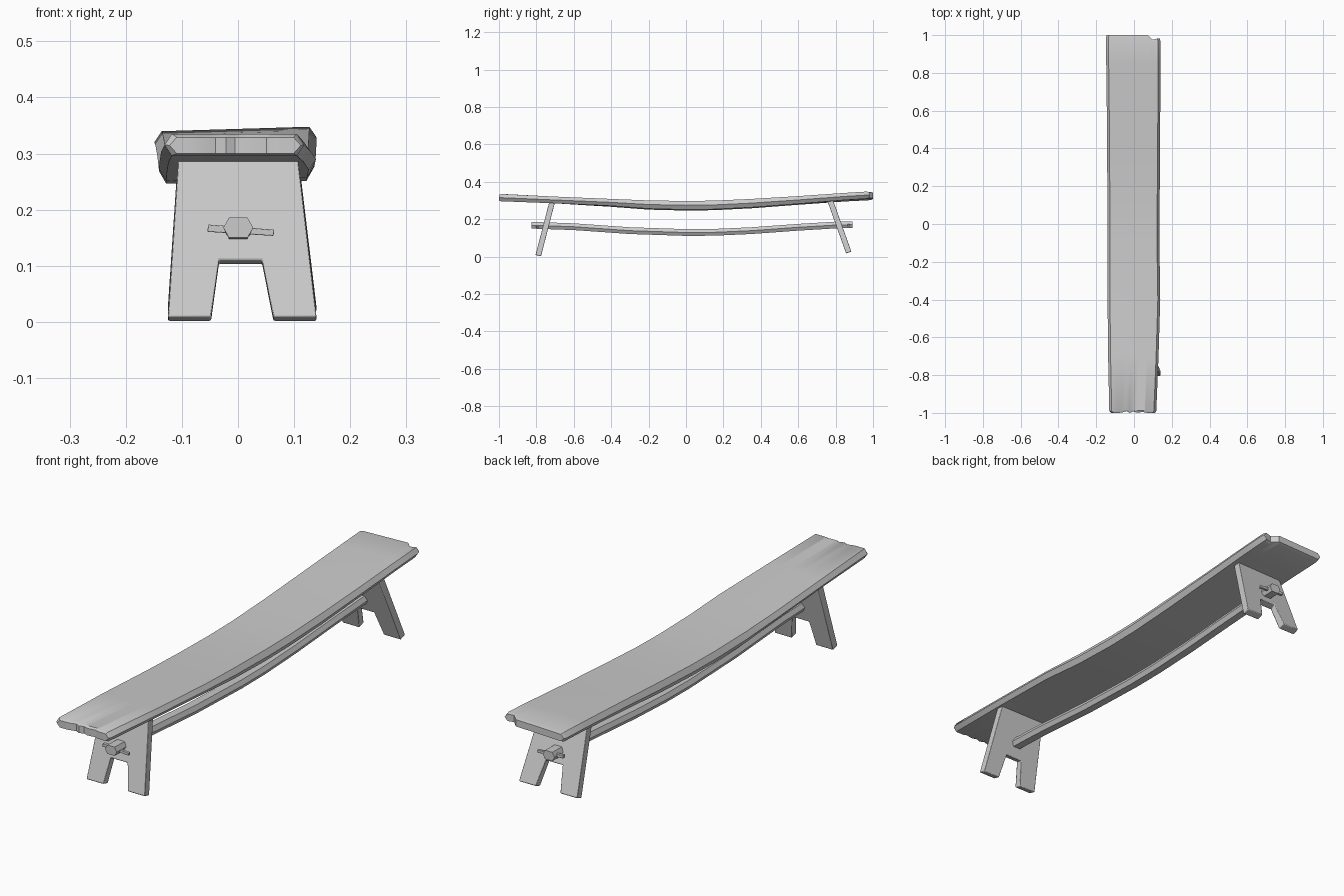
import bpy, math
from mathutils import Matrix

if "Cube" in bpy.data.objects:
    bpy.data.objects.remove(bpy.data.objects["Cube"])

wood = bpy.data.materials.new("grey wood")
wood.diffuse_color = (0.6, 0.6, 0.6, 1)
wood.use_nodes = True
wood.node_tree.nodes["Principled BSDF"].inputs["Base Color"].default_value = wood.diffuse_color


def make(name, verts, faces, bevel=0, matrix=None, angle=35):
    me = bpy.data.meshes.new(name)
    me.from_pydata(verts, [], faces)
    if matrix:
        me.transform(matrix)
    ob = bpy.data.objects.new(name, me)
    bpy.context.collection.objects.link(ob)
    me.materials.append(wood)
    if bevel:
        m = ob.modifiers.new("worn edges", 'BEVEL')
        m.width, m.segments, m.limit_method = bevel, 2, 'ANGLE'
    bpy.ops.object.select_all(action='DESELECT')
    bpy.context.view_layer.objects.active = ob
    ob.select_set(True)
    bpy.ops.object.mode_set(mode='EDIT')
    bpy.ops.mesh.select_all(action='SELECT')
    bpy.ops.mesh.normals_make_consistent(inside=False)
    bpy.ops.object.mode_set(mode='OBJECT')
    bpy.ops.object.shade_smooth_by_angle(angle=math.radians(angle))
    return ob


def loft(name, rings, half):
    """Join equal rings; half = points on the top row, bottom row mirrors it."""
    n, verts, faces = len(rings[0]), [p for r in rings for p in r], []
    for k in range(len(rings) - 1):
        for i in range(n):
            j = (i + 1) % n
            faces.append((k*n + i, k*n + j, (k+1)*n + j, (k+1)*n + i))
    for b in (0, (len(rings) - 1) * n):
        # end caps as strips between the top and bottom rows
        for i in range(half - 1):
            faces.append((b + i, b + i + 1, b + n - 3 - i, b + n - 2 - i))
        faces.append((b + half - 1, b + half, b + half + 1))
        faces.append((b + n - 2, b + n - 1, b))
    return make(name, verts, faces)


def ring(y, xl, xr, zt, zb, cut, us, warp=lambda x, y: y, tilt=0):
    """Plank section: top row, right edge point, bottom row, left edge point."""
    a, b, mid = xl + cut, xr - cut, (zt + zb) / 2
    xs = [a + (b - a) * u for u in us]
    pts = [(x, zt) for x in xs] + [(xr, mid)] + [(x, zb) for x in xs[::-1]] + [(xl, mid)]
    return [(x, warp(x, y), z + tilt * x) for x, z in pts]


def ragged(x, y):
    # broken corner at the back, slight raggedness at the front
    if y > 0.9:
        return y - (0.018 if x > 0.075 else 0) - (0.007 if 0.08 < x < 0.11 else 0)
    if y < -0.95:
        return y + (0.009 if abs(x) < 0.07 else 0) * (0.5 + 0.5 * math.cos(x * 150))
    return y


# seat: sagging plank (y, left, right, top, bottom, tilt)
us = (0, .1, .2, .33, .42, .5, .6, .77, .8, .9, 1)
stations = [
    (-1.0, -.122, .112, .329, .300, 0), (-.99, -.131, .118, .335, .296, 0),
    (-.7, -.137, .130, .321, .285, 0), (-.4, -.140, .139, .306, .269, .02),
    (-.2, -.141, .136, .298, .254, .02), (0, -.141, .135, .295, .249, .02),
    (.15, -.141, .136, .297, .251, .02), (.35, -.142, .138, .306, .261, .02),
    (.6, -.144, .139, .321, .280, .02), (.85, -.147, .140, .337, .299, .03),
    (.985, -.149, .140, .344, .306, .03), (1.0, -.145, .136, .340, .312, .03)]
loft("seat", [ring(y, l, r, t, b, .013, us, ragged, k) for y, l, r, t, b, k in stations], len(us))

# stretcher: sagging bar passing through both legs (y, centre z)
bar = [(-.825, .168), (-.6, .160), (-.3, .139), (0, .129), (.15, .130),
       (.35, .139), (.6, .157), (.8, .169), (.89, .171)]
loft("stretcher", [ring(y, -.026, .027, z + .018, z - .018, .01, (0, .5, 1)) for y, z in bar], 3)

# legs: notched boards leaning outward, with a peg through the stretcher end
profile = [(-.125, 0), (-.048, 0), (-.034, .105), (.043, .105), (.063, 0),
           (.140, 0), (.106, .300), (0, .308), (-.106, .300)]
n = len(profile)
for side, y, z, lean, peg_y in (("front", -.79, .005, -14.5, -.795),
                                ("back", .87, .022, 19.6, .868)):
    v = [(x, t, h) for t in (-.015, .015) for x, h in profile]
    f = [(i, (i+1) % n, (i+1) % n + n, i + n) for i in range(n)]
    # board faces: left post, right post and upper board
    for o in (0, n):
        f += [tuple(o + i for i in p) for p in ((0, 1, 2, 8), (3, 4, 5, 6), (2, 3, 6, 7, 8))]
    m = Matrix.Translation((0, y, z)) @ Matrix.Rotation(math.radians(lean), 4, 'X')
    make(side + "_leg", v, f, .003, m)

    # tapered peg
    v = [(x, sy * w, sz * w) for x, w in ((-.058, .0065), (.06, .0055))
         for sy, sz in ((-1, -1), (1, -1), (1, 1), (-1, 1))]
    f = [(0, 1, 2, 3), (4, 5, 6, 7)] + [(i, (i+1) % 4, (i+1) % 4 + 4, i + 4) for i in range(4)]
    m = Matrix.Translation((.004, peg_y, .163 if side == "front" else .170)) \
        @ Matrix.Rotation(math.radians(4), 4, 'Y')
    make(side + "_peg", v, f, .0015, m)
